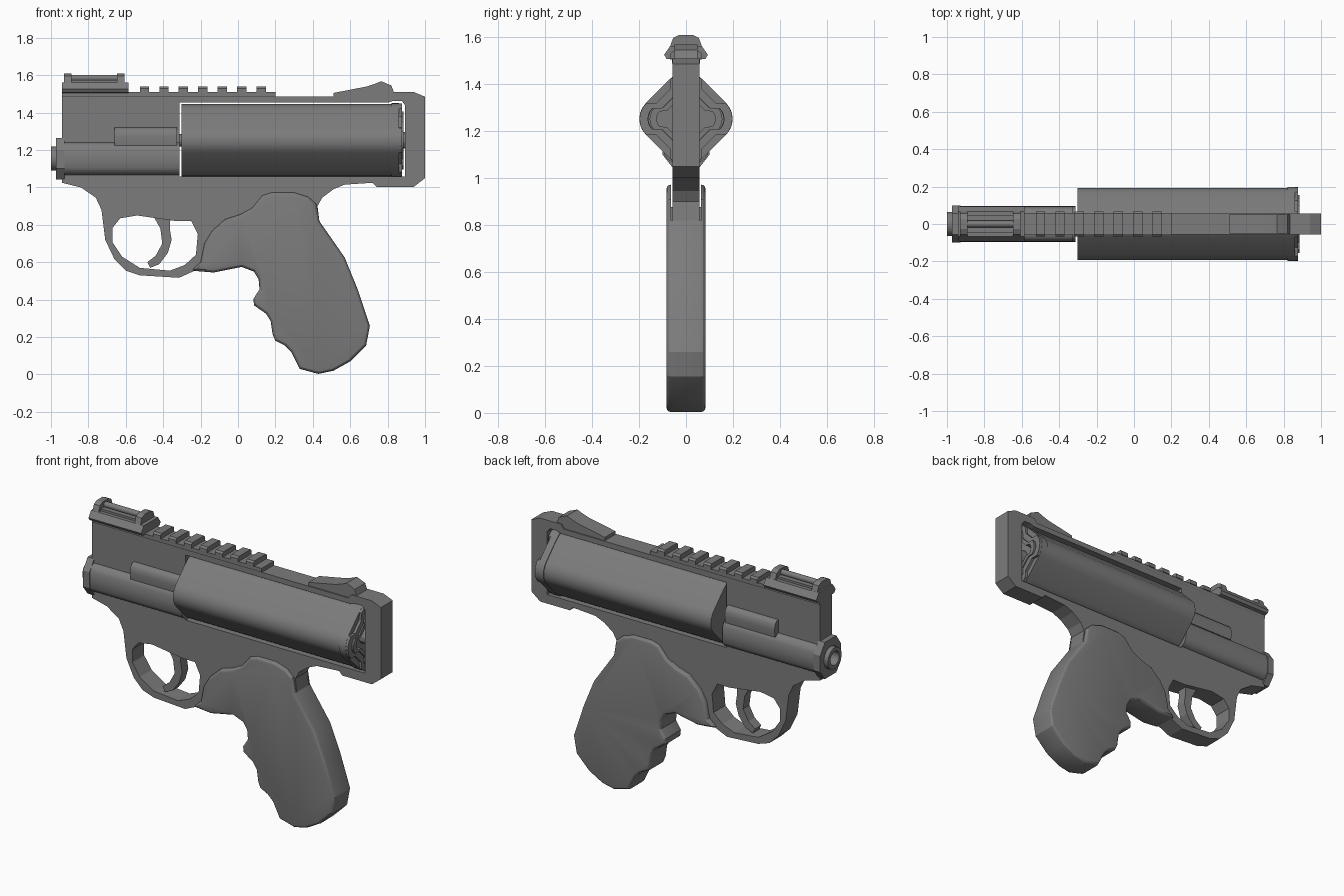
import bpy, bmesh, math

if "Cube" in bpy.data.objects:
    bpy.data.objects.remove(bpy.data.objects["Cube"])

gunmetal = bpy.data.materials.new("gunmetal")
gunmetal.diffuse_color = (.2, .2, .2, 1)
gunmetal.use_nodes = True
gunmetal.node_tree.nodes["Principled BSDF"].inputs["Base Color"].default_value = gunmetal.diffuse_color


def slab(name, loops, lo, hi, axis='y', bevel=0.0, segs=2, smooth=False, cutter=None):
    """Flat outline (first loop) with holes (other loops), given thickness along an axis."""
    mid = (lo + hi) / 2
    bm = bmesh.new()
    edges = []
    for loop in loops:
        if axis == 'y':
            vs = [bm.verts.new((u, mid, v)) for u, v in loop]
        else:
            vs = [bm.verts.new((mid, u, v)) for u, v in loop]
        if len(loops) == 1:
            bm.faces.new(vs)
        else:
            edges += [bm.edges.new((vs[i - 1], vs[i])) for i in range(len(vs))]
    if edges:
        bmesh.ops.triangle_fill(bm, use_beauty=True, edges=edges)
    bmesh.ops.recalc_face_normals(bm, faces=bm.faces[:])
    me = bpy.data.meshes.new(name)
    bm.to_mesh(me)
    bm.free()
    me.materials.append(gunmetal)
    ob = bpy.data.objects.new(name, me)
    bpy.context.collection.objects.link(ob)
    s = ob.modifiers.new("thickness", 'SOLIDIFY')
    s.thickness, s.offset = hi - lo, 0
    if bevel:
        b = ob.modifiers.new("edge", 'BEVEL')
        b.width, b.segments = bevel, segs
        b.limit_method, b.angle_limit = 'ANGLE', math.radians(75)
    if cutter:
        c = ob.modifiers.new("slot", 'BOOLEAN')
        c.operation, c.object, c.solver = 'DIFFERENCE', cutter, 'EXACT'
    bpy.ops.object.select_all(action='DESELECT')
    ob.select_set(True)
    bpy.context.view_layer.objects.active = ob
    bpy.ops.object.convert(target='MESH')
    if smooth:
        bpy.ops.object.shade_smooth_by_angle(angle=math.radians(smooth))
    return ob


def circle(y, z, r, n=16):
    return [(y + r * math.cos(2 * math.pi * (i + .5) / n),
             z + r * math.sin(2 * math.pi * (i + .5) / n)) for i in range(n)]


def diamond(c, r, notch=0.0, z=1.252, n=6):
    """Rounded diamond: four corner arcs of radius r, optional inward notch on each flat."""
    pts = []
    for k in range(4):
        a = k * math.pi / 2
        for i in range(n + 1):
            t = a - math.pi / 4 + math.pi / 2 * i / n
            pts.append((c * math.cos(a) + r * math.cos(t), z + c * math.sin(a) + r * math.sin(t)))
        if notch:
            m, d = a + math.pi / 4, c * math.sqrt(.5) + r - notch
            for w in (-.4 * c, .4 * c):
                pts.append((d * math.cos(m) - w * math.sin(m), z + d * math.sin(m) + w * math.cos(m)))
    return pts


def mirrored(half):
    """Close a right-hand half section across y = 0."""
    return half + [(-y, z) for y, z in reversed(half)]


# Frame plate with cylinder window and trigger guard opening
outline = [(-.94, 1.485), (-.94, 1.025), (-.84, 1.0), (-.76, .945), (-.73, .88), (-.71, .72),
           (-.66, .615), (-.6, .555), (-.525, .53), (-.315, .517), (-.22, .56), (0, .62),
           (.3, .62), (.44, .78), (.425, .9), (.45, .945), (.51, .99), (.57, 1.015), (.72, 1.025),
           (.74, 1.003), (.94, 1.003), (1, 1.05), (1, 1.485), (.94, 1.51), (.8, 1.51), (.78, 1.485)]
window = [(-.312, 1.058), (-.312, 1.453), (.8, 1.453), (.83, 1.463), (.875, 1.463),
          (.893, 1.44), (.893, 1.058)]
guard = [(-.67, .785), (-.63, .835), (-.54, .85), (-.33, .82), (-.25, .82), (-.215, .75),
         (-.225, .64), (-.285, .585), (-.365, .555), (-.525, .57), (-.62, .63), (-.67, .705)]
slab("frame", [outline, window, guard], -.057, .057)

# Trigger
slab("trigger", [[(-.46, .86), (-.415, .78), (-.405, .7), (-.44, .635), (-.485, .6), (-.47, .57),
                  (-.42, .59), (-.375, .65), (-.355, .72), (-.365, .78), (-.36, .86)]], -.03, .03)

# Grip with finger grooves, slotted at the top so its panels straddle the frame
grip = [(-.25, .555), (-.2, .6), (-.18, .7), (-.14, .765), (-.07, .83), (.01, .855), (.075, .89),
        (.13, .957), (.18, .973), (.3, .973), (.375, .95), (.42, .91), (.435, .82), (.57, .626),
        (.64, .455), (.705, .26), (.685, .155), (.6, .07), (.51, .02), (.43, .003), (.33, .03),
        (.285, .12), (.25, .155), (.2, .18), (.185, .215), (.175, .285), (.15, .325), (.085, .37),
        (.083, .405), (.115, .455), (.11, .51), (.085, .55), (.02, .575), (-.13, .545)]
slot = slab("grip_slot_cutter", [[(.05, .82), (.6, .82), (.6, 1.1), (.05, 1.1)]], -.063, .063)
slab("grip", [grip], -.084, .084, bevel=.022, segs=3, smooth=24, cutter=slot)
bpy.data.objects.remove(slot)

# Cylinder, notched rear rim, extractor and hub
slab("cylinder", [diamond(.098, .095)], -.302, .82, 'x', smooth=32)
slab("cylinder_rear_plate", [diamond(.095, .085)], .815, .845, 'x', smooth=32)
slab("cylinder_rim", [diamond(.104, .095), diamond(.1, .06)], .82, .862, 'x', smooth=32)
slab("cylinder_rim_tabs", [diamond(.104, .094, .03), diamond(.1, .062, .028)], .855, .878, 'x')
slab("extractor_plate", [diamond(.09, .065, .025), diamond(.08, .045, .02)], .84, .885, 'x')
slab("cylinder_hub", [circle(0, 1.252, .045, 12)], .84, .893, 'x')

# Barrel, front collar and muzzle with bore
barrel = mirrored([(.055, 1.066), (.08, 1.08), (.094, 1.105), (.096, 1.15), (.094, 1.2),
                   (.08, 1.228), (.055, 1.242)])
slab("barrel", [barrel], -.93, -.312, 'x', smooth=45)
bore = circle(0, 1.155, .042)
slab("barrel_collar", [mirrored([(.055, 1.042), (.1, 1.1), (.1, 1.2), (.055, 1.265)]), bore],
     -.972, -.928, 'x')
slab("muzzle", [circle(0, 1.155, .066), bore], -1, -.965, 'x', smooth=32)

# Ejector rod housing and rod
housing = mirrored([(.088, 1.225), (.093, 1.27), (.088, 1.3), (.075, 1.317), (.055, 1.322)])
slab("ejector_housing", [housing], -.66, -.325, 'x', smooth=45)
slab("ejector_rod", [circle(0, 1.252, .035, 12)], -.34, -.295, 'x', smooth=32)

# Top rail and its slats
slab("rail_base", [mirrored([(.055, 1.48), (.06, 1.49), (.06, 1.51)])], -.94, .2, 'x')
for i in range(7):
    x = -.5 + i * .104
    slab(f"rail_slat_{i + 1}", [mirrored([(.066, 1.508), (.066, 1.53), (.055, 1.54)])],
         x - .025, x + .025, 'x')

# Front sight: base, two posts, side rails and rod between the posts
slab("front_sight_base", [mirrored([(.06, 1.505), (.083, 1.508), (.093, 1.525), (.068, 1.562)])],
     -.94, -.585, 'x')
for side, x in (("front", -.91), ("rear", -.628)):
    slab(f"front_sight_post_{side}", [mirrored([(.07, 1.555), (.055, 1.597), (.028, 1.61)])],
         x - .02, x + .02, 'x')
for side, y in (("left", .03), ("right", -.03)):
    slab(f"front_sight_rail_{side}", [[(y - .015, 1.555), (y + .015, 1.555),
                                      (y + .015, 1.575), (y - .015, 1.575)]], -.91, -.628, 'x')
slab("front_sight_rod", [circle(0, 1.585, .018, 12)], -.91, -.628, 'x', smooth=32)

# Rear sight
slab("rear_sight", [[(.51, 1.46), (.51, 1.505), (.69, 1.54), (.735, 1.555), (.765, 1.568),
                     (.82, 1.545), (.835, 1.505), (.8, 1.48)]], -.05, .05)
